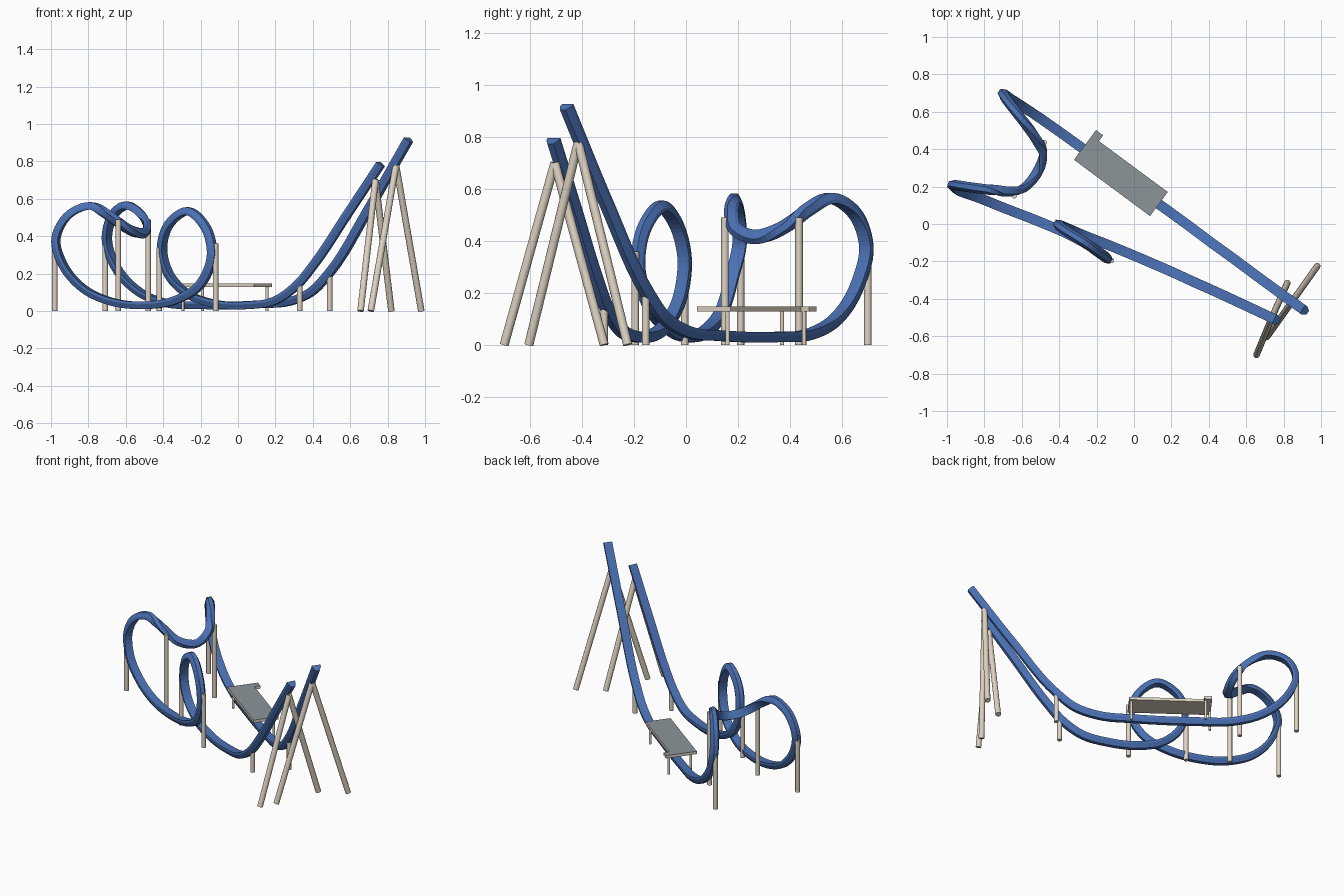
import bpy, bmesh, math
from mathutils import Vector, Matrix

if "Cube" in bpy.data.objects:
    bpy.data.objects.remove(bpy.data.objects["Cube"])


def material(name, rgb):
    m = bpy.data.materials.new(name)
    m.diffuse_color = (*rgb, 1)
    m.use_nodes = True
    m.node_tree.nodes["Principled BSDF"].inputs["Base Color"].default_value = m.diffuse_color
    return m


BLUE = material("track_blue", (0.07, 0.165, 0.46))
BEIGE = material("support_beige", (0.74, 0.66, 0.55))
GREY = material("deck_grey", (0.26, 0.30, 0.32))


def make_object(name, bm, *mats):
    bmesh.ops.recalc_face_normals(bm, faces=bm.faces)
    me = bpy.data.meshes.new(name)
    bm.to_mesh(me)
    bm.free()
    for m in mats:
        me.materials.append(m)
    ob = bpy.data.objects.new(name, me)
    bpy.context.collection.objects.link(ob)
    return ob


def post(name, foot, top, r):
    foot, top = Vector(foot), Vector(top)
    d = top - foot
    bm = bmesh.new()
    mat = Matrix.Translation((foot + top) / 2) @ d.to_track_quat('Z', 'Y').to_matrix().to_4x4()
    bmesh.ops.create_cone(bm, cap_ends=True, segments=12, radius1=r, radius2=r,
                          depth=d.length, matrix=mat)
    ob = make_object(name, bm, BEIGE)
    for p in ob.data.polygons:
        p.use_smooth = len(p.vertices) == 4


# Track centre line in sections: spike, cobra roll, loop, spike
spike_a = [(.915, -.465, .915), (.70, -.31, .54), (.49, -.155, .20), (.40, -.09, .105),
           (.28, 0, .05), (.1, .13, .035), (-.2, .35, .03), (-.38, .48, .04), (-.53, .585, .10)]
cobra = [(-.66, .67, .24), (-.705, .70, .38), (-.68, .66, .50), (-.60, .56, .565),
         (-.52, .46, .52), (-.485, .38, .455), (-.51, .28, .41), (-.59, .19, .44),
         (-.68, .17, .51), (-.79, .185, .562), (-.90, .20, .52), (-.975, .21, .39),
         (-.94, .18, .25)]
# Banking direction at each cobra roll point
cobra_up = [(.5, -.36, .5), (.8, -.6, 0), (.6, -.5, -.6), (0, 0, -1),
            (-.5, 0, -.7), (-.9, 0, 0), (-.6, .4, .6), (-.4, .7, .2),
            (0, .7, -.5), (0, 0, -1), (.5, -.1, -.8), (1, -.3, 0), (.8, -.3, .5)]
valley = [(-.83, .14, .12), (-.68, .08, .05), (-.5, .01, .03), (-.34, -.06, .055)]
loop = [(-.2, -.14, .14), (-.135, -.19, .30), (-.165, -.17, .44), (-.27, -.095, .535),
        (-.375, -.03, .46), (-.41, 0, .34), (-.37, -.015, .19)]
spike_b = [(-.27, -.06, .09), (-.13, -.115, .04), (.05, -.19, .03), (.2, -.255, .055),
           (.32, -.31, .14), (.41, -.35, .25), (.59, -.433, .52), (.765, -.515, .785)]

Z = Vector((0, 0, 1))
loop_centre = Vector((-.27, -.095, .33))
pts = [Vector(p) for p in spike_a + cobra + valley + loop + spike_b]
ups = ([Z] * len(spike_a) + [Vector(u).normalized() for u in cobra_up] + [Z] * len(valley)
       + [(loop_centre - Vector(p)).normalized() for p in loop] + [Z] * len(spike_b))


def spline(p, steps=6):
    # Tangents weighted by chord length, joined with Hermite segments
    n = len(p)
    d = [(p[i + 1] - p[i]).length for i in range(n - 1)]
    s = [(p[i + 1] - p[i]) / d[i] for i in range(n - 1)]
    t = [s[0]] + [(s[i - 1] * d[i] + s[i] * d[i - 1]) / (d[i] + d[i - 1])
                  for i in range(1, n - 1)] + [s[-1]]
    for i in range(n - 1):
        for k in range(steps + (i == n - 2)):
            u = k / steps
            pos = (p[i] * (2*u**3 - 3*u**2 + 1) + p[i + 1] * (3*u**2 - 2*u**3)
                   + (t[i] * (u**3 - 2*u**2 + u) + t[i + 1] * (u**3 - u**2)) * d[i])
            w = u * u * (3 - 2 * u)
            yield pos, ups[i].lerp(ups[i + 1], w)


# Track swept with a tapered section
section = [(-.027, .02), (.027, .02), (.027, .006), (.013, -.02), (-.013, -.02), (-.027, .006)]
samples = list(spline(pts))
bm = bmesh.new()
rings = []
for i, (pos, up) in enumerate(samples):
    tan = (samples[min(i + 1, len(samples) - 1)][0] - samples[max(i - 1, 0)][0]).normalized()
    side = tan.cross(up).normalized()
    nrm = side.cross(tan)
    rings.append([bm.verts.new(pos + side * a + nrm * b) for a, b in section])
for r0, r1 in zip(rings, rings[1:]):
    for j in range(6):
        k = (j + 1) % 6
        bm.faces.new((r0[j], r0[k], r1[k], r1[j]))
bm.faces.new(rings[0])
bm.faces.new(rings[-1])
make_object("track", bm, BLUE)

# Upright supports
for i, (x, y, h) in enumerate([(-.98, .21, .37), (-.71, .70, .38), (-.64, .15, .49),
                               (-.48, .435, .49), (-.42, -.005, .34), (-.12, -.195, .36),
                               (.49, -.155, .19), (.33, -.315, .15)]):
    post(f"support_post_{i + 1}", (x, y, 0), (x, y, h), .0145)

# A-frame towers under the two spikes
for name, apex, feet in [("tall_tower", (.845, -.415, .78), [(.98, -.225), (.71, -.605)]),
                         ("short_tower", (.735, -.505, .70), [(.82, -.315), (.655, -.70)])]:
    for i, (x, y) in enumerate(feet):
        post(f"{name}_leg_{i + 1}", (x, y, 0), apex, .0175)

# Station platform with a small corner extension and a grey deck
bm = bmesh.new()
outline = [(-.253, -.08), (.253, -.08), (.253, .08), (-.205, .08), (-.205, .118), (-.253, .118)]
face = bm.faces.new([bm.verts.new((x, y, .128)) for x, y in outline])
ext = bmesh.ops.extrude_face_region(bm, geom=[face])
bmesh.ops.translate(bm, vec=(0, 0, .019),
                    verts=[v for v in ext["geom"] if isinstance(v, bmesh.types.BMVert)])
bm.transform(Matrix.Translation((-.07, .257, 0)) @ Matrix.Rotation(math.radians(-36.5), 4, 'Z'))
for f in bm.faces:
    f.material_index = int(f.calc_center_median().z > .146)
make_object("station_platform", bm, BEIGE, GREY)

# Platform legs
for i, (x, y) in enumerate([(-.295, .37), (-.19, .455), (.155, .16)]):
    post(f"platform_leg_{i + 1}", (x, y, 0), (x, y, .13), .008)
